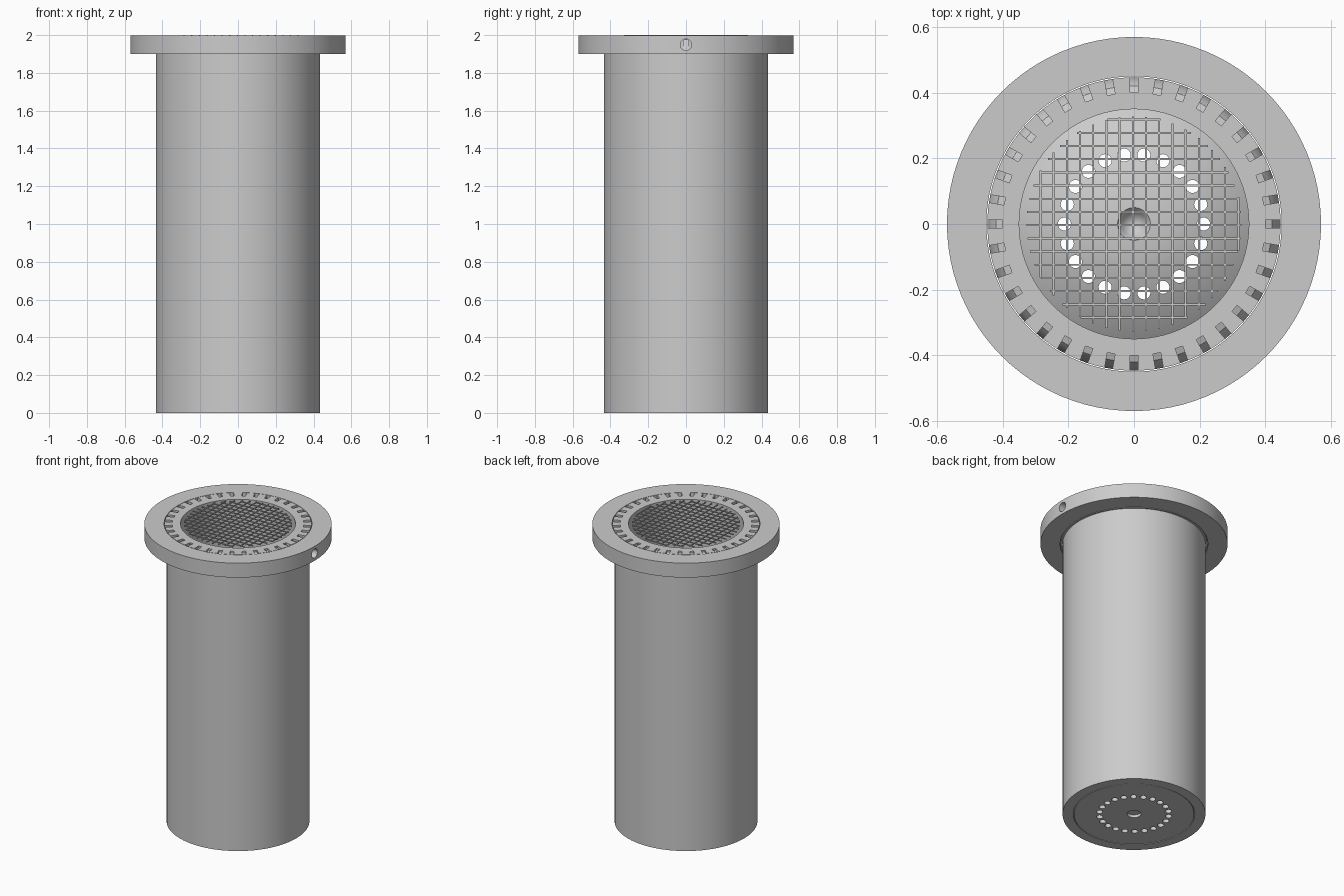
import bpy, bmesh
from math import sin, cos, pi, sqrt, radians
from mathutils import Matrix

cube = bpy.data.objects.get("Cube")
if cube:
    bpy.data.objects.remove(cube, do_unlink=True)

steel = bpy.data.materials.new("plain_grey_steel")
steel.use_nodes = True
GREY = (0.6, 0.6, 0.6, 1)
steel.diffuse_color = GREY
steel.node_tree.nodes["Principled BSDF"].inputs["Base Color"].default_value = GREY

TOP = 1.997


def finish(name, bm):
    """Turn a bmesh into a named object."""
    bmesh.ops.recalc_face_normals(bm, faces=bm.faces)
    mesh = bpy.data.meshes.new(name)
    bm.to_mesh(mesh)
    bm.free()
    mesh.materials.append(steel)
    obj = bpy.data.objects.new(name, mesh)
    bpy.context.collection.objects.link(obj)
    return obj


def lathe(name, profile, sides=96, closed=True):
    """Spin an (r, z) profile around z; r = 0 ends meet on the axis."""
    bm = bmesh.new()
    verts = [bm.verts.new((r, 0, z)) for r, z in profile]
    pairs = list(zip(verts, verts[1:]))
    if closed:
        pairs.append((verts[-1], verts[0]))
    edges = [bm.edges.new(p) for p in pairs]
    bmesh.ops.spin(bm, geom=verts + edges, cent=(0, 0, 0), axis=(0, 0, 1),
                   angle=2 * pi, steps=sides, use_merge=True)
    bmesh.ops.remove_doubles(bm, verts=bm.verts, dist=1e-5)
    return finish(name, bm)


def prism(bm, profile, width, angle):
    """Radial slab with an (r, z) outline, turned around z."""
    rot = Matrix.Rotation(angle, 4, "Z")
    face = bm.faces.new([bm.verts.new((r, -width / 2, z)) for r, z in profile])
    new = bmesh.ops.extrude_face_region(bm, geom=[face])["geom"]
    moved = [v for v in new if isinstance(v, bmesh.types.BMVert)]
    bmesh.ops.translate(bm, verts=moved, vec=(0, width, 0))
    bmesh.ops.transform(bm, matrix=rot, verts=list(set(moved) | set(face.verts)))


def cut(obj, bm):
    """Subtract a cutter and throw it away."""
    cutter = finish("cutter", bm)
    cutter.hide_render = True
    mod = obj.modifiers.new("cut", "BOOLEAN")
    mod.operation = "DIFFERENCE"
    mod.solver = "EXACT"
    mod.object = cutter
    bpy.context.view_layer.objects.active = obj
    bpy.ops.object.modifier_apply(modifier=mod.name)
    bpy.data.objects.remove(cutter, do_unlink=True)


def smooth(obj):
    bpy.ops.object.select_all(action="DESELECT")
    obj.select_set(True)
    bpy.context.view_layer.objects.active = obj
    bpy.ops.object.shade_smooth_by_angle(angle=radians(30))


# Main tube with a slightly wider collar and a recess for the floor
body = lathe("body_tube", [(0.35, 0.03), (0.37, 0.03), (0.37, 0), (0.435, 0),
                           (0.435, 1.9), (0.447, 1.9), (0.447, TOP), (0.35, TOP)])

# Curved air slots around the collar
slots = bmesh.new()
slot = [(0.4, 1.985), (0.42, 1.978), (0.433, 1.96), (0.443, 1.93),
        (0.449, 1.895), (0.46, 1.895), (0.46, 2.02), (0.4, 2.02)]
for i in range(36):
    prism(slots, slot, 0.024, 2 * pi * i / 36)
cut(body, slots)
smooth(body)

# Flange ring with a side port
flange = lathe("flange_ring", [(0.45, 1.9), (0.57, 1.9), (0.57, TOP), (0.45, TOP)])
port = bmesh.new()
bmesh.ops.create_cone(port, cap_ends=True, segments=32, radius1=0.03, radius2=0.03,
                      depth=0.3, matrix=Matrix.Translation((0.51, 0, 1.949))
                      @ Matrix.Rotation(pi / 2, 4, "Y"))
cut(flange, port)
smooth(flange)

# Domed floor with a central dimple above and a blind hole below
dome = [(0.35 * cos(t), 0.03 + 0.12 * sin(t) ** 2)
        for t in [radians(a) for a in range(0, 80, 8)]]
floor = lathe("domed_floor", [(0, 0.02), (0.042, 0.02), (0.042, 0.001), (0.366, 0.001),
                              (0.366, 0.03)] + dome +
              [(0.05, 0.142), (0.038, 0.13), (0, 0.06)], closed=False)

# Ring of air holes through the floor
holes = bmesh.new()
for i in range(22):
    a = 2 * pi * i / 22
    bmesh.ops.create_cone(holes, cap_ends=True, segments=20, radius1=0.02, radius2=0.02,
                          depth=0.5, matrix=Matrix.Translation((0.212 * cos(a), 0.212 * sin(a), 0.1)))
cut(floor, holes)
smooth(floor)

# Square wire grid, each bar trimmed to a circle
grid = bmesh.new()
for i in range(16):
    p = -0.285 + 0.0402 * i
    length = 2 * sqrt(0.328 ** 2 - p ** 2)
    for size, pos in (((0.006, length, 0.006), (p, 0, 1.997)),
                      ((length, 0.006, 0.006), (0, p, 1.993))):
        bmesh.ops.create_cube(grid, size=1, matrix=Matrix.Translation(pos)
                              @ Matrix.Diagonal((*size, 1)))
finish("wire_grid", grid)
